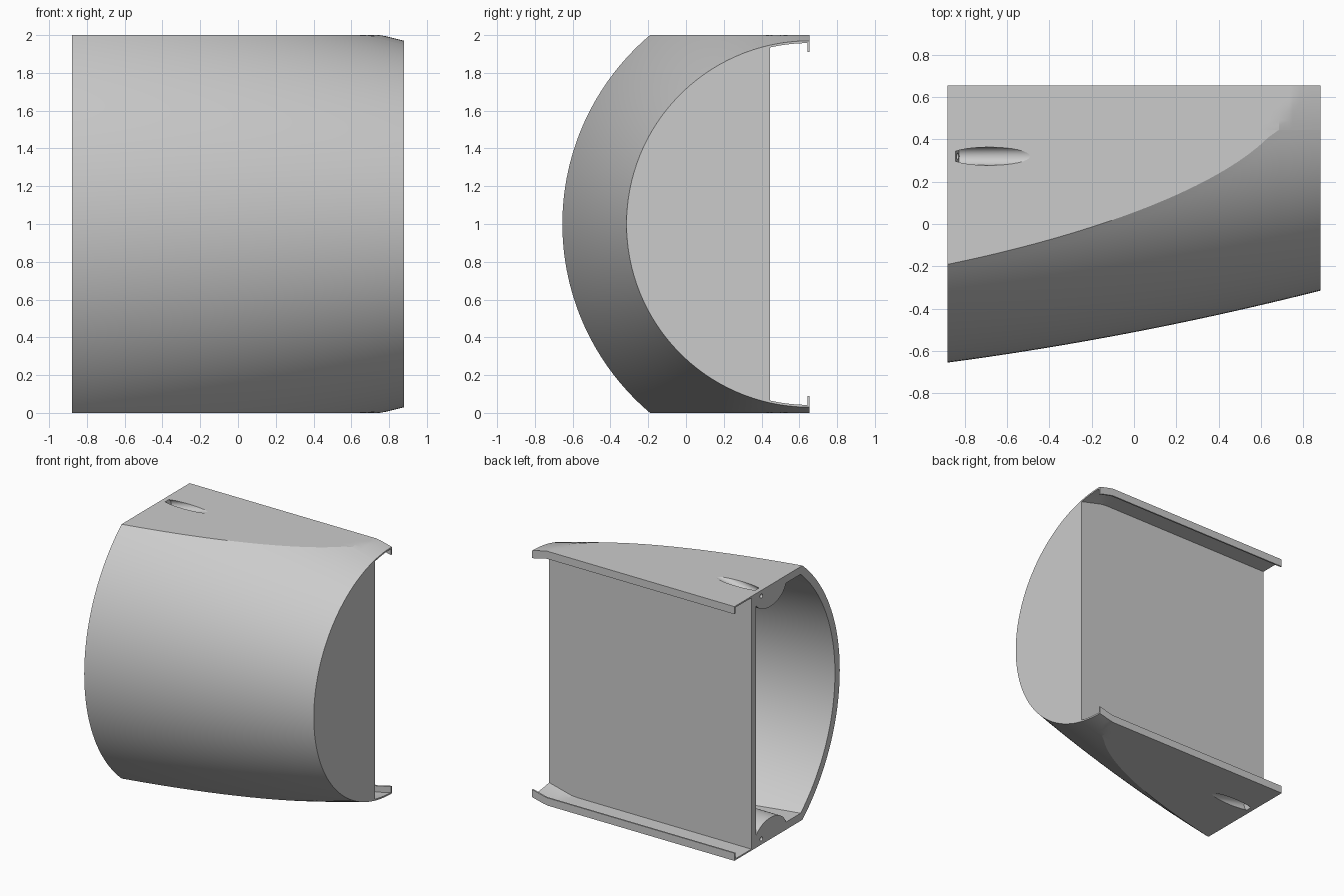
import bpy, bmesh, math
from mathutils import Matrix

if "Cube" in bpy.data.objects:
    bpy.data.objects.remove(bpy.data.objects["Cube"], do_unlink=True)

END = 0.88          # half length
AXIS_Y = 0.655      # axis of the curved front, also the rear edge
PLATE_Y = 0.445     # rear face of the back plate
WALL = 0.06
SKIN = 0.012        # flange thickness

grey = bpy.data.materials.new("light_grey_plastic")
grey.use_nodes = True
grey.diffuse_color = (0.6, 0.6, 0.6, 1)
grey.node_tree.nodes["Principled BSDF"].inputs["Base Color"].default_value = (0.6, 0.6, 0.6, 1)


def radius(x):
    return 1.166 - 0.193 * x - 0.034 * x * x


def stations(start, stop, count=36):
    xs = [start + (stop - start) * i / count for i in range(count + 1)]
    return sorted(xs + [0.75])


def make_object(name, bm):
    bmesh.ops.remove_doubles(bm, verts=bm.verts, dist=1e-4)
    bmesh.ops.recalc_face_normals(bm, faces=bm.faces)
    mesh = bpy.data.meshes.new(name)
    bm.to_mesh(mesh)
    bm.free()
    mesh.materials.append(grey)
    obj = bpy.data.objects.new(name, mesh)
    bpy.context.collection.objects.link(obj)
    return obj


def loft(name, xs, section):
    """Skin closed (y, z) sections placed along x and cap both ends."""
    bm = bmesh.new()
    rings = [[bm.verts.new((x, y, z)) for y, z in section(x)] for x in xs]
    for a, b in zip(rings, rings[1:]):
        for i in range(len(a)):
            j = (i + 1) % len(a)
            bm.faces.new((a[i], a[j], b[j], b[i]))
    bm.faces.new(rings[0])
    bm.faces.new(rings[-1])
    return make_object(name, bm)


def d_section(inset):
    """Round front clipped flat above and below, straight at the back."""
    def section(x, steps=56):
        r, flat, back = radius(x) - inset, 1 - inset, PLATE_Y - inset
        top = min(math.asin(min(1, flat / r)), math.acos((AXIS_Y - back) / r))
        pts = []
        for i in range(steps + 1):
            t = top * (2 * i / steps - 1)
            pts.append((AXIS_Y - r * math.cos(t), 1 + r * math.sin(t)))
        h = min(flat, math.sqrt(r * r - (AXIS_Y - back) ** 2))
        return pts + [(back, 1 + h), (back, 1 - h)]
    return section


def flange_section(side):
    """Thin rearward skin ending in a short inward lip."""
    def height(x, y):
        return min(1, math.sqrt(radius(x) ** 2 - (AXIS_Y - y) ** 2))

    def section(x, steps=10):
        ys = [PLATE_Y + (AXIS_Y - PLATE_Y) * i / steps for i in range(steps + 1)]
        pts = [(y, height(x, y)) for y in ys]
        edge = height(x, AXIS_Y)
        lip = AXIS_Y - SKIN
        pts += [(AXIS_Y, edge - 0.06), (lip, edge - 0.06)]
        pts += [(y, height(x, y) - SKIN) for y in [lip] + ys[-2::-1]]
        return [(y, 1 + side * z) for y, z in pts]
    return section


def boss_section(side):
    """Half ellipse hanging from the wall."""
    def section(x, steps=24):
        angles = [math.pi * i / steps for i in range(steps + 1)]
        return [(0.21 + 0.2 * math.cos(a), 1 + side * (0.97 - 0.14 * math.sin(a)))
                for a in angles]
    return section


def cylinder(name, start_x, length, y, z, r, tilt=0):
    bm = bmesh.new()
    place = (Matrix.Translation((start_x, y, z)) @ Matrix.Rotation(tilt, 4, "Y")
             @ Matrix.Translation((length / 2, 0, 0)) @ Matrix.Rotation(math.pi / 2, 4, "Y"))
    bmesh.ops.create_cone(bm, cap_ends=True, segments=32, radius1=r, radius2=r,
                          depth=length, matrix=place)
    return make_object(name, bm)


def cut(target, cutter):
    mod = target.modifiers.new("cut", "BOOLEAN")
    mod.operation = "DIFFERENCE"
    mod.solver = "EXACT"
    mod.object = cutter
    bpy.context.view_layer.objects.active = target
    bpy.ops.object.modifier_apply(modifier=mod.name)
    bpy.data.objects.remove(cutter, do_unlink=True)


# Hollow body, open at one end, with a screw boss left standing above and below
body = loft("curved_body", stations(-END, END), d_section(0))
cavity = loft("cavity_cutter", stations(-0.95, END - WALL), d_section(WALL))
for side in (1, -1):
    cut(cavity, loft("boss_keep", [-1.0, -0.45], boss_section(side)))
cut(body, cavity)

# Sloping screw recesses and their small through holes
for side in (1, -1):
    cut(body, cylinder("recess_cutter", -0.835, 0.6, 0.32, 1 + side * 0.965,
                       0.043, -side * math.atan(0.23)))
    cut(body, cylinder("hole_cutter", -0.95, 0.15, 0.32, 1 + side * 0.955, 0.016))

# Rear flanges with lips
parts = [body]
for side, name in ((1, "upper_flange"), (-1, "lower_flange")):
    parts.append(loft(name, stations(-END, END), flange_section(side)))

for obj in parts:
    bpy.ops.object.select_all(action="DESELECT")
    obj.select_set(True)
    bpy.context.view_layer.objects.active = obj
    bpy.ops.object.shade_smooth_by_angle(angle=math.radians(12))
